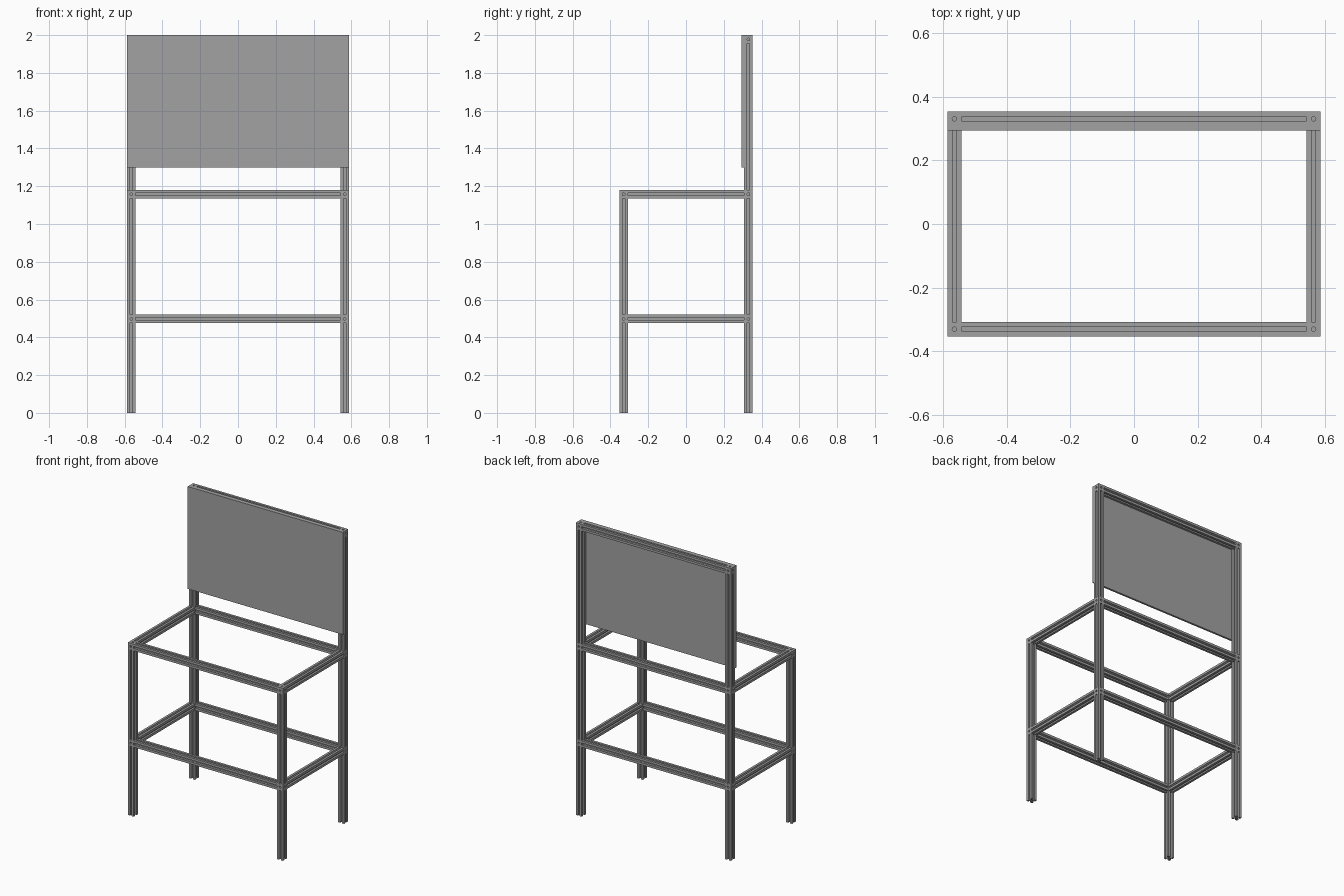
import bpy, bmesh
from math import pi
from mathutils import Matrix, Vector

cube = bpy.data.objects.get("Cube")
if cube:
    bpy.data.objects.remove(cube, do_unlink=True)

W = 0.045                 # width of the slotted bars
H = W / 2
X, Y = 0.587 - H, 0.353 - H   # post centre lines
LOW, MID, TOP = 0.4975, 1.1575, 2 - H   # joint heights

grey = bpy.data.materials.new("aluminium grey")
grey.use_nodes = True
colour = (0.36, 0.36, 0.36, 1)
grey.diffuse_color = colour
grey.node_tree.nodes["Principled BSDF"].inputs["Base Color"].default_value = colour


def add_object(name, bm):
    bmesh.ops.recalc_face_normals(bm, faces=bm.faces)
    mesh = bpy.data.meshes.new(name)
    bm.to_mesh(mesh)
    bm.free()
    mesh.materials.append(grey)
    obj = bpy.data.objects.new(name, mesh)
    bpy.context.collection.objects.link(obj)
    return obj


# One side of the T-slot section, turned four times
SLOT, LIP, CAVITY, CORE = 0.0065, 0.005, 0.012, 0.009
side = [(H, -H), (H, -SLOT), (H - LIP, -SLOT), (H - LIP, -CAVITY), (CORE, -SLOT),
        (CORE, SLOT), (H - LIP, CAVITY), (H - LIP, SLOT), (H, SLOT)]


def bar(name, start, end):
    """Slotted bar between two joint centres, trimmed to the joint blocks."""
    start, end = Vector(start), Vector(end)
    axis = end - start
    turn = axis.to_track_quat('Z', 'Y').to_matrix().to_4x4()
    bm = bmesh.new()
    verts = []
    for i in range(4):
        rot = Matrix.Rotation(i * pi / 2, 3, 'Z')
        verts += [bm.verts.new(rot @ Vector((x, y, 0))) for x, y in side]
    face = bm.faces.new(verts)
    ext = bmesh.ops.extrude_face_region(bm, geom=[face], use_keep_orig=True)
    moved = [g for g in ext["geom"] if isinstance(g, bmesh.types.BMVert)]
    bmesh.ops.translate(bm, verts=moved, vec=(0, 0, axis.length - W))
    offset = start + axis.normalized() * H
    bmesh.ops.transform(bm, matrix=Matrix.Translation(offset) @ turn, verts=bm.verts)
    add_object(name, bm)


def block_mesh():
    """Joint block with a round recess in each face."""
    bm = bmesh.new()
    for axis, angle in [('X', 0), ('X', pi / 2), ('X', pi), ('X', -pi / 2),
                        ('Y', pi / 2), ('Y', -pi / 2)]:
        rot = Matrix.Rotation(angle, 4, axis)
        ring, floor, edge = [], [], []
        for i in range(16):
            d = Matrix.Rotation(i * pi / 8, 3, 'Z') @ Vector((1, 0, 0))
            outer = d * (H / max(abs(d.x), abs(d.y)))
            for group, p, z in ((edge, outer, H), (ring, d * 0.007, H),
                                (floor, d * 0.007, H - 0.012)):
                group.append(bm.verts.new(rot @ Vector((p.x, p.y, z))))
        for i in range(16):
            j = (i + 1) % 16
            bm.faces.new((edge[i], edge[j], ring[j], ring[i]))
            bm.faces.new((ring[i], ring[j], floor[j], floor[i]))
        bm.faces.new(floor)
    bmesh.ops.remove_doubles(bm, verts=bm.verts, dist=0.0001)
    return bm


def block(name, centre):
    bm = block_mesh()
    bmesh.ops.translate(bm, verts=bm.verts, vec=centre)
    add_object(name, bm)


# Posts and their joint blocks
for sx, lr in ((1, "left"), (-1, "right")):
    for sy, fb in ((-1, "front"), (1, "back")):
        joints = [LOW, MID] + ([TOP] if sy > 0 else [])
        lower = -H
        for n, z in enumerate(joints):
            bar(f"{fb}_{lr}_post_{n + 1}", (sx * X, sy * Y, lower), (sx * X, sy * Y, z))
            block(f"{fb}_{lr}_joint_{n + 1}", (sx * X, sy * Y, z))
            lower = z

# Horizontal rails of the two frames
for level, z in (("lower", LOW), ("upper", MID)):
    for s, fb, lr in ((-1, "front", "right"), (1, "back", "left")):
        bar(f"{level}_{fb}_rail", (-X, s * Y, z), (X, s * Y, z))
        bar(f"{level}_{lr}_rail", (s * X, -Y, z), (s * X, Y, z))
bar("top_back_rail", (-X, Y, TOP), (X, Y, TOP))

# Back board fixed to the front of the tall posts
bm = bmesh.new()
bmesh.ops.create_cube(bm, size=1)
bmesh.ops.scale(bm, verts=bm.verts, vec=(2 * (X + H), 0.014, 0.7))
bmesh.ops.translate(bm, verts=bm.verts, vec=(0, Y - H - 0.007, 1.65))
add_object("back_board", bm)
